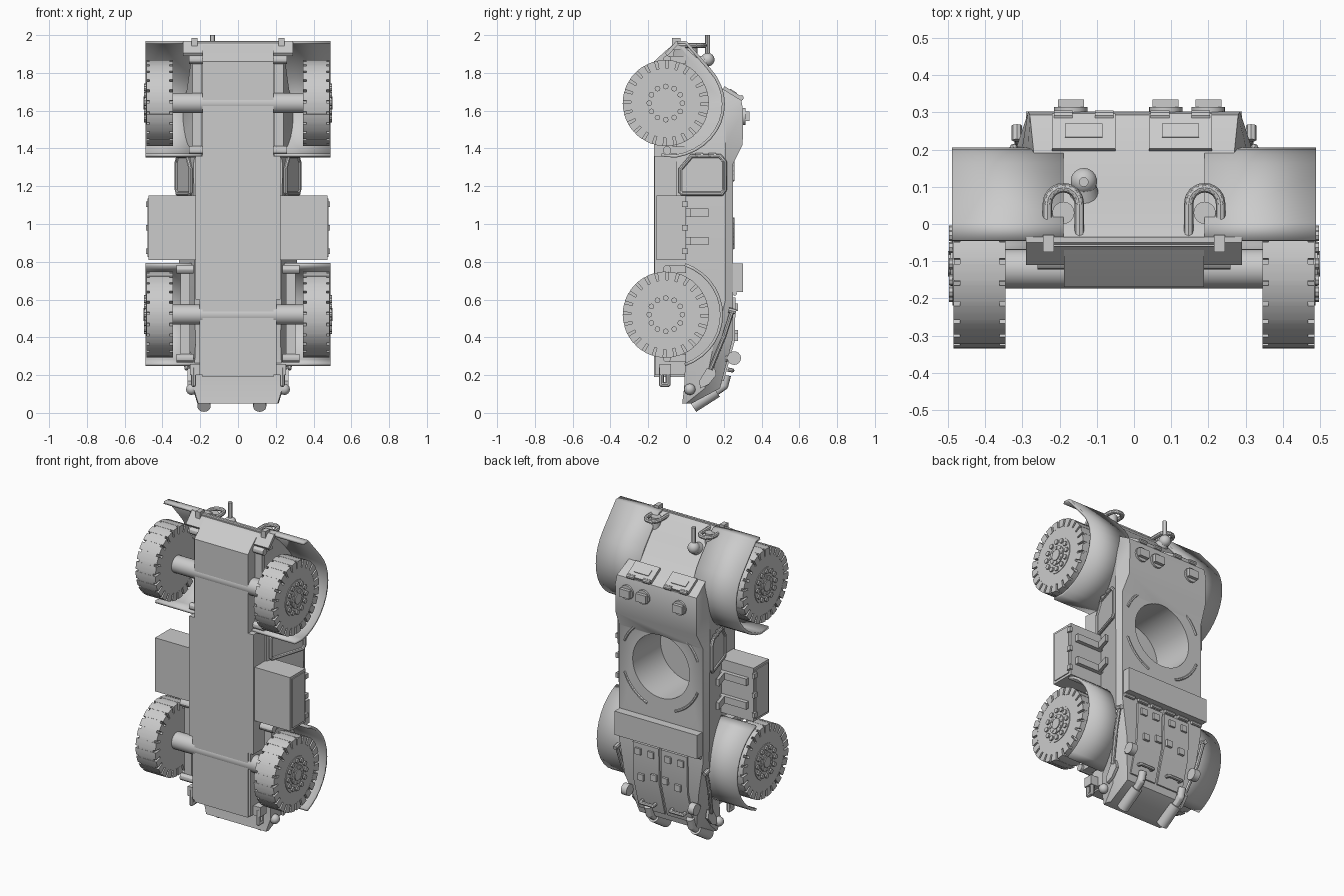
import bpy, bmesh
from math import sin, cos, pi, radians
from mathutils import Vector, Matrix

cube = bpy.data.objects.get("Cube")
if cube:
    bpy.data.objects.remove(cube)

grey = bpy.data.materials.new("plain grey")
grey.use_nodes = True
grey.diffuse_color = (0.6, 0.6, 0.6, 1)
grey.node_tree.nodes["Principled BSDF"].inputs["Base Color"].default_value = (0.6, 0.6, 0.6, 1)
parts = []


def done(name, bm, mirror=False):
    bmesh.ops.recalc_face_normals(bm, faces=bm.faces)
    me = bpy.data.meshes.new(name)
    bm.to_mesh(me)
    bm.free()
    me.materials.append(grey)
    ob = bpy.data.objects.new(name, me)
    bpy.context.collection.objects.link(ob)
    if mirror:
        ob.modifiers.new("mirror", 'MIRROR').use_mirror_merge = False
    parts.append(ob)
    return ob


def box(bm, lo, hi):
    lo, hi = Vector(lo), Vector(hi)
    m = Matrix.Translation((lo + hi) / 2) @ Matrix.Diagonal((*(hi - lo), 1))
    bmesh.ops.create_cube(bm, size=1, matrix=m)


def cyl(bm, p, q, r, n=24, r2=None):
    p, q = Vector(p), Vector(q)
    m = Matrix.Translation((p + q) / 2) @ (q - p).to_track_quat('Z', 'Y').to_matrix().to_4x4()
    bmesh.ops.create_cone(bm, cap_ends=True, segments=n, radius1=r,
                          radius2=r if r2 is None else r2, depth=(q - p).length, matrix=m)


def ball(bm, p, r, n=12):
    bmesh.ops.create_uvsphere(bm, u_segments=n, v_segments=n // 2 + 2, radius=r,
                              matrix=Matrix.Translation(p))


def tube(bm, pts, r, n=10):
    for a, b in zip(pts, pts[1:]):
        cyl(bm, a, b, r, n)
    for p in pts[1:-1]:
        ball(bm, p, r, n)


def prism(bm, yz, x0, x1, shape=lambda y: 0):
    # extrude a side outline across x, optionally leaning with height y
    rings = [[bm.verts.new((x + shape(y), y, z)) for y, z in yz] for x in (x0, x1)]
    for r in rings:
        bm.faces.new(r)
    for i in range(len(yz)):
        j = (i + 1) % len(yz)
        bm.faces.new((rings[0][i], rings[0][j], rings[1][j], rings[1][i]))


# upper hull: z, then y and half width of the floor, shoulder and roof
sections = [
    (0.05, -.02, .21, 0, .215, .03, .20), (0.13, -.01, .235, .1, .24, .18, .20),
    (0.38, 0, .225, .15, .28, .245, .26), (0.60, -.05, .23, .21, .31, .25, .295),
    (1.32, -.05, .235, .21, .315, .25, .295), (1.42, -.05, .22, .21, .315, .30, .285),
    (1.60, -.05, .20, .21, .30, .303, .285), (1.655, -.05, .20, .20, .285, .293, .28),
    (1.715, -.05, .20, .13, .27, .195, .27), (1.86, -.07, .20, .03, .25, .08, .25),
    (1.965, -.06, .24, -.05, .24, -.04, .24)]
bm = bmesh.new()
rings = []
for z, yb, wb, ym, wm, yt, wt in sections:
    half = [(wb, yb), (wm, ym), (wt, yt)]
    ring = half + [(-w, y) for w, y in reversed(half)]
    rings.append([bm.verts.new((x, y, z)) for x, y in ring])
for a, b in zip(rings, rings[1:]):
    for i in range(6):
        j = (i + 1) % 6
        bm.faces.new((a[i], a[j], b[j], b[i]))
bm.faces.new(rings[0])
bm.faces.new(rings[-1])
hull = done("upper_hull", bm)

# round turret opening
RING = 1.13
bm = bmesh.new()
cyl(bm, (0, -.03, RING), (0, .5, RING), .2, 48)
cutter = done("opening_cutter", bm)
cutter.hide_render = True
cut = hull.modifiers.new("opening", 'BOOLEAN')
cut.object, cut.solver = cutter, 'EXACT'
bpy.context.view_layer.objects.active = hull
bpy.ops.object.modifier_apply(modifier="opening")
parts.remove(cutter)
bpy.data.objects.remove(cutter)

bm = bmesh.new()
for mid in (45, 135, 225, 315):
    span = [radians(mid + d) for d in range(-24, 25, 6)]
    tube(bm, [(.275 * cos(t), .25, RING + .275 * sin(t)) for t in span], .008, 6)
done("opening_guard_strips", bm)

# belly and nose
bm = bmesh.new()
prism(bm, [(-.17, .19), (-.17, 1.86), (-.11, 1.915), (-.05, 1.965), (-.04, 1.8),
           (-.04, .6), (.02, .4), (.02, .19)], -.188, .188)
box(bm, (-.225, -.168, .6), (.225, -.04, 1.36))
box(bm, (-.205, -.165, .2), (.205, 0, .6))
done("belly", bm)
bm = bmesh.new()
prism(bm, [(-.11, 1.905), (-.05, 1.97), (-.035, 1.97), (-.035, 1.955), (-.1, 1.89)], -.29, .29)
done("nose_plate", bm)


# mudguards bent from a strip
def mudguard(name, path, x0):
    bm = bmesh.new()
    rows = [[bm.verts.new((x, y, z)) for x in (x0, .49)] for y, z in path]
    for a, b in zip(rows, rows[1:]):
        bm.faces.new((*a, *reversed(b)))
    ob = done(name, bm, True)
    s = ob.modifiers.new("thickness", 'SOLIDIFY')
    s.thickness, s.offset = .016, 0


HUB = -.107
arc = [radians(a) for a in range(40, -81, -10)]
mudguard("front_mudguard", [(-.045, 1.962), (0, 1.96)] +
         [(HUB + .305 * cos(t), 1.635 + .28 * sin(t)) for t in arc] + [(-.13, 1.365)], .19)
arc = [radians(a) for a in range(70, -71, -10)]
mudguard("rear_mudguard", [(HUB + .295 * cos(t), .52 + .282 * sin(t)) for t in arc], .2)

# wheels with shoulder lugs, rim and bolts
for name, z in (("front_wheel", 1.64), ("rear_wheel", .52)):
    bm = bmesh.new()
    cyl(bm, (.362, 0, 0), (.468, 0, 0), .227, 72)
    cyl(bm, (.346, 0, 0), (.484, 0, 0), .184, 48)
    for i in range(24):
        ts = [2 * pi * (i + f) / 24 for f in (0, .25, .5, .76)]
        prism(bm, [(.18 * cos(t), .18 * sin(t)) for t in ts] +
              [(.228 * cos(t), .228 * sin(t)) for t in reversed(ts)], .345, .485)
    cyl(bm, (.48, 0, 0), (.488, 0, 0), .112, 36)
    cyl(bm, (.48, 0, 0), (.494, 0, 0), .06, 24)
    cyl(bm, (.48, 0, 0), (.5, 0, 0), .034, 16)
    for count, rad, size in ((12, .088, .015), (8, .048, .009)):
        for i in range(count):
            y, w = rad * cos(2 * pi * i / count), rad * sin(2 * pi * i / count)
            cyl(bm, (.485, y, w), (.498, y, w), size, 8)
    done(name, bm, True).location = (0, HUB, z)
    bm = bmesh.new()
    cyl(bm, (-.36, -.12, z), (.36, -.12, z), .053)
    done(name.replace("wheel", "axle"), bm)

# leaf springs with end blocks
for name, x, z0, z1 in (("front_spring", .215, 1.39, 1.87), ("rear_spring", .28, .29, .76)):
    bm = bmesh.new()
    box(bm, (x - .025, -.10, z0), (x + .025, -.07, z1))
    for z in (z0, z1):
        cyl(bm, (x - .045, -.1, z), (x + .045, -.1, z), .022, 12)
        box(bm, (x - .03, -.1, z - .02), (x + .03, 0, z + .02))
    done(name, bm, True)

# side lockers with straps and catches
bm = bmesh.new()
box(bm, (.2, -.155, .81), (.474, .0, 1.15))
box(bm, (.47, -.14, .825), (.48, -.015, 1.135))
for z in (.855, .98, 1.105):
    box(bm, (.47, -.02, z - .015), (.488, .01, z + .015))
for z in (.91, 1.06):
    prism(bm, [(-.01, z - .022), (-.01, z + .022), (.025, z + .022), (.025, z - .022)], .25, .44)
    prism(bm, [(0, z - .022), (0, z + .022), (.12, z + .022), (.12, z - .022)],
          .0, .02, lambda y: .26 + .3 * y)
done("side_locker", bm, True)


# side doors leaning with the hull
def lean(y):
    return .235 + .31 * (y + .05)


door = [(-.03, 1.17), (-.03, 1.29), (.03, 1.36), (.18, 1.36), (.205, 1.33), (.205, 1.18), (.19, 1.16), (-.02, 1.16)]
bm = bmesh.new()
prism(bm, door, -.01, .01, lean)
rim = [(lean(y) + .01, y, z) for y, z in door]
tube(bm, rim + rim[:2], .011, 8)
for y in (.07, .14):
    cyl(bm, (lean(y) + .01, y - .02, 1.365), (lean(y) + .01, y + .02, 1.365), .012, 10)
done("side_door", bm, True)

# driver visors and roof periscopes
bm = bmesh.new()
for x in (-.135, .125):
    prism(bm, [(.195, 1.71), (.203, 1.73), (.297, 1.673), (.288, 1.655)], x - .085, x + .085)
    prism(bm, [(.23, 1.7), (.234, 1.716), (.27, 1.694), (.265, 1.68)], x - .05, x + .05)
    for dx in (-.055, .055):
        cyl(bm, (x + dx - .025, .292, 1.668), (x + dx + .025, .292, 1.668), .014, 10)
done("driver_visors", bm)
bm = bmesh.new()
for x in (-.17, .085, .2):
    cyl(bm, (x, .29, 1.57), (x, .314, 1.57), .045, 20)
    box(bm, (x - .035, .31, 1.545), (x + .035, .335, 1.595))
done("periscopes", bm)

# roof locker and engine covers
bm = bmesh.new()
box(bm, (-.29, .24, .64), (.29, .303, .79))
for i in range(6):
    x = -.25 + i * .1
    cyl(bm, (x - .035, .258, .632), (x + .035, .258, .632), .012, 8)
done("roof_locker", bm)
bm = bmesh.new()
prism(bm, [(.24, .61), (.263, .61), (.258, .38), (.2, .17), (.18, .17), (.235, .38)], .008, .19)
for x, z in ((.06, .56), (.15, .56), (.04, .42), (.13, .40)):
    box(bm, (x - .02, .25, z - .02), (x + .02, .274, z + .02))
tube(bm, [(.06, .22, .23), (.06, .245, .225), (.15, .245, .225), (.15, .22, .23)], .011, 8)
done("engine_cover", bm, True)

# exhaust pipes, tail lamps and rear hooks
bm = bmesh.new()
for x in (-.18, .115):
    cyl(bm, (x, .035, .035), (x, .16, .115), .035, 20)
    tube(bm, [(x, .15, .11), (x, .2, .145), (x, .215, .2)], .024, 12)
done("exhaust_pipes", bm)
bm = bmesh.new()
cyl(bm, (.235, .21, .29), (.235, .255, .29), .018, 10)
cyl(bm, (.215, .255, .29), (.255, .255, .29), .036, 18)
ball(bm, (.245, .02, .125), .03)
box(bm, (.2, -.14, .2), (.255, -.08, .26))
tube(bm, [(.235, -.13, .24), (.235, -.13, .15), (.235, -.095, .15), (.235, -.095, .24)], .013, 8)
done("tail_fittings", bm, True)

# stowed shovel
bm = bmesh.new()
tube(bm, [(.27, .13, .23), (.305, .2, .4), (.315, .245, .54)], .012, 8)
cyl(bm, (.315, .225, .545), (.315, .265, .535), .014, 8)
prism(bm, [(.07, .17), (.075, .13), (.12, .15), (.16, .2), (.15, .25), (.11, .235)], .25, .268)
done("shovel", bm, True)

# nose towing loops
bm = bmesh.new()
bend = [(.19 + .043 * cos(t), .055 + .043 * sin(t), 1.945) for t in [i * pi / 8 for i in range(9)]]
tube(bm, [(.233, -.04, 1.945)] + bend + [(.147, -.04, 1.945)], .013, 8)
cyl(bm, (.19, .03, 1.87), (.19, .03, 1.95), .03, 16)
cyl(bm, (.19, 0, 1.9), (.19, .03, 1.9), .03, 16)
box(bm, (.215, -.075, 1.92), (.245, -.03, 1.985))
done("tow_loop", bm, True)

# aerial
bm = bmesh.new()
ball(bm, (-.135, .115, 1.87), .036, 18)
cyl(bm, (-.135, .05, 1.83), (-.135, .115, 1.87), .05, 18, .03)
cyl(bm, (-.135, .113, 1.88), (-.135, .113, 2), .013, 12)
done("aerial", bm)

# smooth round surfaces, keep edges crisp
bpy.ops.object.select_all(action='DESELECT')
for ob in parts:
    ob.select_set(True)
bpy.context.view_layer.objects.active = hull
bpy.ops.object.shade_smooth_by_angle(angle=radians(30))
